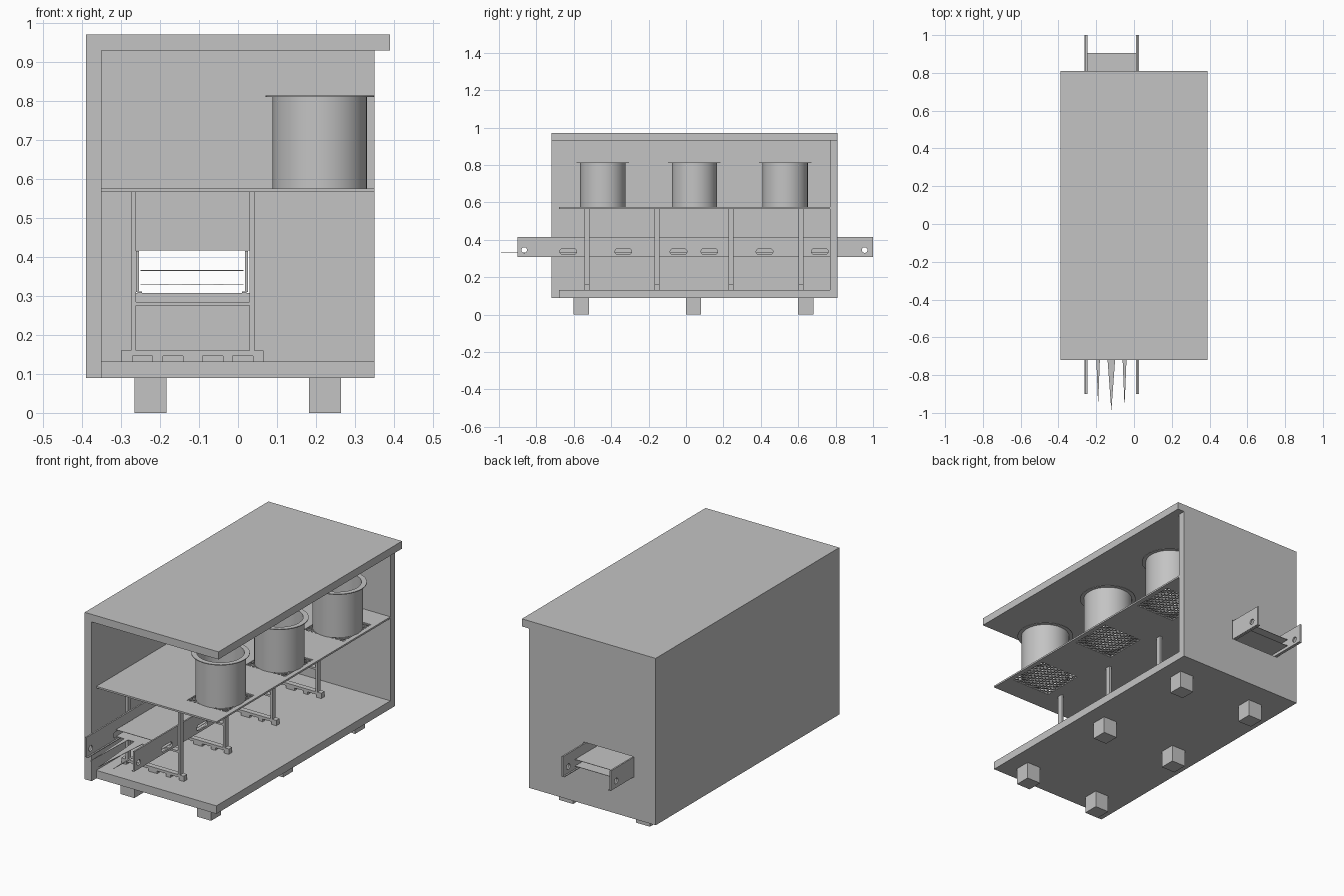
import bpy, bmesh, math
from mathutils import Matrix, Vector

cube = bpy.data.objects.get("Cube")
if cube:
    bpy.data.objects.remove(cube, do_unlink=True)

grey = bpy.data.materials.new("plain grey")
grey.use_nodes = True
COLOUR = (0.55, 0.55, 0.55, 1)
grey.diffuse_color = COLOUR
grey.node_tree.nodes["Principled BSDF"].inputs["Base Color"].default_value = COLOUR


def finish(name, bm):
    bmesh.ops.recalc_face_normals(bm, faces=bm.faces)
    mesh = bpy.data.meshes.new(name)
    bm.to_mesh(mesh)
    bm.free()
    mesh.materials.append(grey)
    obj = bpy.data.objects.new(name, mesh)
    bpy.context.collection.objects.link(obj)
    return obj


def add_box(bm, x, y, z):
    size = Matrix.Diagonal((x[1] - x[0], y[1] - y[0], z[1] - z[0], 1))
    mid = Matrix.Translation((sum(x) / 2, sum(y) / 2, sum(z) / 2))
    bmesh.ops.create_cube(bm, size=1, matrix=mid @ size)


def box(name, x, y, z):
    bm = bmesh.new()
    add_box(bm, x, y, z)
    return finish(name, bm)


def add_slot(bm, x, y, z, half, r):
    """Rounded slot running along y, extruded along x."""
    pts = []
    for i in range(16):
        a = math.tau * (i + 0.5) / 16
        pts.append((x[0], y + r * math.cos(a) + math.copysign(half, math.cos(a)), z + r * math.sin(a)))
    face = bm.faces.new([bm.verts.new(p) for p in pts])
    ext = bmesh.ops.extrude_face_region(bm, geom=[face])
    moved = [v for v in ext["geom"] if isinstance(v, bmesh.types.BMVert)]
    bmesh.ops.translate(bm, verts=moved, vec=(x[1] - x[0], 0, 0))


def cut(obj, bm):
    cutter = finish("cutter", bm)
    mod = obj.modifiers.new("cut", "BOOLEAN")
    mod.operation, mod.solver, mod.object = "DIFFERENCE", "EXACT", cutter
    bpy.context.view_layer.objects.active = obj
    bpy.ops.object.modifier_apply(modifier=mod.name)
    bpy.data.objects.remove(cutter, do_unlink=True)


# Cabinet shell, open on two sides
box("roof", (-0.39, 0.39), (-0.72, 0.81), (0.93, 0.97))
box("long_wall", (-0.39, -0.35), (-0.72, 0.81), (0.09, 0.93))
box("floor", (-0.35, 0.35), (-0.68, 0.77), (0.09, 0.132))
end_wall = box("end_wall", (-0.35, 0.35), (0.77, 0.81), (0.09, 0.93))
bm = bmesh.new()
add_box(bm, (-0.264, 0.031), (0.7, 0.9), (0.308, 0.417))
cut(end_wall, bm)

# Feet
for x in (-0.225, 0.223):
    for y in (-0.56, 0.04, 0.64):
        box("foot", (x - 0.041, x + 0.041), (y - 0.041, y + 0.041), (0, 0.09))

# Shelf with square vents
POT_X, POTS, VENT = 0.21, (-0.445, 0.045, 0.53), 0.115
shelf = box("shelf", (-0.35, 0.35), (-0.68, 0.77), (0.566, 0.575))
bm = bmesh.new()
for y in POTS:
    add_box(bm, (POT_X - VENT, POT_X + VENT), (y - VENT, y + VENT), (0.5, 0.6))
cut(shelf, bm)


def vent_mesh(y):
    """Two layers of crossed diagonal bars filling a vent."""
    bm = bmesh.new()
    for turn in (1, -1):
        for i in range(-9, 10):
            off = i * 0.017
            length = 2 * (VENT * math.sqrt(2) - abs(off))
            if length < 0.02:
                continue
            place = Matrix.Translation((POT_X, y, 0.570 + turn * 0.0015))
            rot = Matrix.Rotation(turn * math.pi / 4, 4, "Z")
            shift = Matrix.Translation((0, off, 0))
            bmesh.ops.create_cube(bm, size=1, matrix=place @ rot @ shift
                                  @ Matrix.Diagonal((length, 0.006, 0.003, 1)))
    finish("vent_mesh", bm)


def pot(y):
    """Open drum with a wide thin rim, turned from a profile."""
    profile = [(0.114, 0.575), (0.121, 0.575), (0.121, 0.810), (0.14, 0.810),
               (0.14, 0.814), (0.114, 0.814)]
    bm = bmesh.new()
    verts = [bm.verts.new((r, 0, z)) for r, z in profile]
    edges = [bm.edges.new((verts[i], verts[(i + 1) % len(verts)])) for i in range(len(verts))]
    bmesh.ops.spin(bm, geom=verts + edges, axis=(0, 0, 1), cent=(0, 0, 0),
                   angle=math.tau, steps=40, use_merge=True)
    bmesh.ops.remove_doubles(bm, verts=bm.verts, dist=0.0001)
    bmesh.ops.translate(bm, verts=bm.verts, vec=Vector((POT_X, y, 0)))
    obj = finish("drum", bm)
    bpy.ops.object.select_all(action="DESELECT")
    obj.select_set(True)
    bpy.context.view_layer.objects.active = obj
    bpy.ops.object.shade_smooth_by_angle(angle=math.radians(35))


for y in POTS:
    vent_mesh(y)
    pot(y)

# Conveyor rails with end holes and rounded slots
for x, side in ((-0.258, 1), (0.022, -1)):
    rail = box("conveyor_rail", (x - 0.004, x + 0.004), (-0.9, 1.0), (0.31, 0.415))
    bm = bmesh.new()
    span = (x - 0.02, x + 0.02)
    for y in (-0.865, 0.955):
        add_slot(bm, span, y, 0.345, 0, 0.015)
    for y in (-0.63, -0.335, -0.04, 0.125, 0.42, 0.715):
        add_slot(bm, span, y, 0.337, 0.03, 0.015)
    cut(rail, bm)
    lip = sorted((x, x + side * 0.012))
    box("rail_lip", lip, (-0.9, 1.0), (0.308, 0.312))

# Belt runs and the thin strips trailing from the front
box("upper_belt", (-0.25, 0.014), (-0.66, 0.905), (0.364, 0.366))
box("lower_belt", (-0.25, 0.014), (-0.66, 0.905), (0.329, 0.331))
for x, half, tip in ((-0.19, 0.012, -0.96), (-0.12, 0.025, -0.99), (-0.05, 0.013, -0.97)):
    bm = bmesh.new()
    corners = ((x - half, -0.65), (x + half, -0.65), (x, tip))
    for z in (0.329, 0.331):
        bm.faces.new([bm.verts.new((px, py, z)) for px, py in corners])
    bmesh.ops.bridge_loops(bm, edges=bm.edges)
    finish("trailing_strip", bm)

# Support frames: posts, cross bar and notched base
for y in (-0.53, -0.155, 0.24, 0.615):
    span = (y - 0.014, y + 0.014)
    for x in (-0.268, 0.036):
        box("frame_post", (x - 0.006, x + 0.006), span, (0.16, 0.566))
    box("frame_cross_bar", (-0.262, 0.03), span, (0.275, 0.285))
    bm = bmesh.new()
    add_box(bm, (-0.3, 0.065), span, (0.132, 0.16))
    base = finish("frame_base", bm)
    bm = bmesh.new()
    for x in (-0.245, -0.167, -0.065, 0.012):
        add_box(bm, (x - 0.026, x + 0.026), (y - 0.1, y + 0.1), (0.12, 0.146))
    cut(base, bm)
